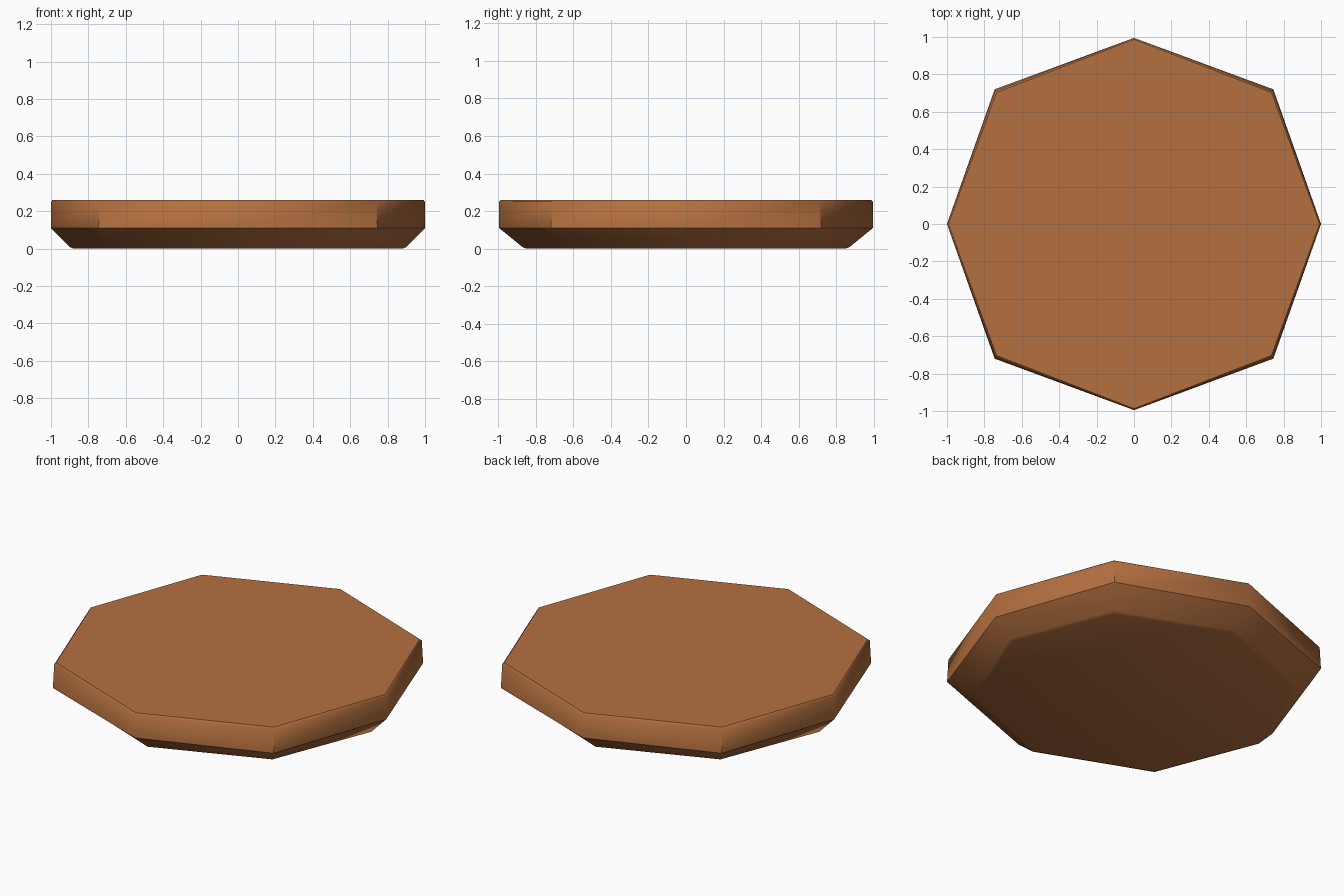
import bpy, bmesh, math

if "Cube" in bpy.data.objects:
    bpy.data.objects.remove(bpy.data.objects["Cube"])

wood = bpy.data.materials.new("warm brown")
wood.diffuse_color = (0.456, 0.162, 0.051, 1)
wood.use_nodes = True
wood.node_tree.nodes["Principled BSDF"].inputs["Base Color"].default_value = wood.diffuse_color

# Octagonal rings: z, x point, y point, diagonal corner x, diagonal corner y
rings = [
    (0.0, 0.88, 0.85, 0.645, 0.595),
    (0.008, 0.90, 0.87, 0.66, 0.61),
    (0.11, 1.0, 0.995, 0.745, 0.72),
    (0.25, 1.0, 0.995, 0.742, 0.712),
    (0.26, 0.992, 0.987, 0.735, 0.703),
]

bm = bmesh.new()
loops = []
for z, px, py, cx, cy in rings:
    outline = [(px, 0), (cx, cy), (0, py), (-cx, cy),
               (-px, 0), (-cx, -cy), (0, -py), (cx, -cy)]
    loops.append([bm.verts.new((x, y, z)) for x, y in outline])

# Side bands
for low, high in zip(loops, loops[1:]):
    for i in range(8):
        j = (i + 1) % 8
        bm.faces.new((low[i], low[j], high[j], high[i]))

# Flat bottom and top
bm.faces.new(loops[0][::-1])
bm.faces.new(loops[-1])
bmesh.ops.recalc_face_normals(bm, faces=bm.faces)

mesh = bpy.data.meshes.new("octagonal_slab")
bm.to_mesh(mesh)
bm.free()
mesh.materials.append(wood)
slab = bpy.data.objects.new("octagonal_slab", mesh)
bpy.context.collection.objects.link(slab)

# Soften the points, keep the diagonal corners and rims crisp
bpy.context.view_layer.objects.active = slab
slab.select_set(True)
bpy.ops.object.shade_smooth_by_angle(angle=math.radians(43))
